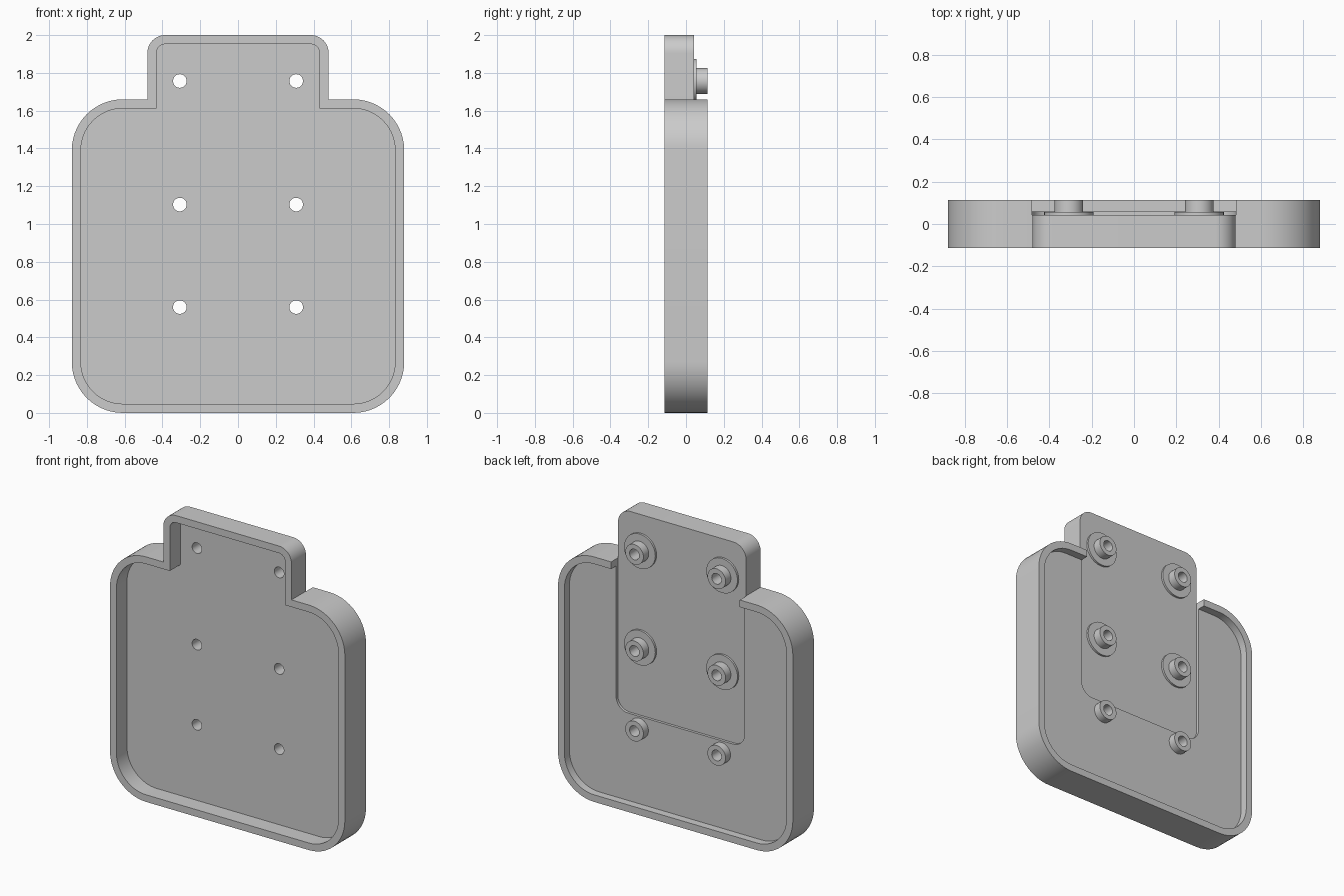
import bpy, bmesh, math
from mathutils import Vector

if "Cube" in bpy.data.objects:
    bpy.data.objects.remove(bpy.data.objects["Cube"], do_unlink=True)

grey = bpy.data.materials.new("matte grey")
grey.use_nodes = True
grey.diffuse_color = (0.6, 0.6, 0.6, 1)
grey.node_tree.nodes["Principled BSDF"].inputs["Base Color"].default_value = (0.6, 0.6, 0.6, 1)

HALF = 0.113       # half depth of the shell
FLOOR = 0.06       # back of the main floor
RECESS = 0.042     # back of the neck plate


def fillet(corners, steps=14):
    """Round each (x, z, radius) corner of a closed outline."""
    pts = []
    for i, (x, z, r) in enumerate(corners):
        c = Vector((x, z))
        if r == 0:
            pts.append(c)
            continue
        a = (Vector(corners[i - 1][:2]) - c).normalized()
        b = (Vector(corners[(i + 1) % len(corners)][:2]) - c).normalized()
        centre = c + (a + b) * r     # corners are all right angles
        for k in range(steps + 1):
            t = math.pi / 2 * k / steps
            pts.append(centre - b * r * math.cos(t) - a * r * math.sin(t))
    return pts


def prism(name, pts, y0, y1):
    """Extrude an x-z outline from y0 to y1."""
    bm = bmesh.new()
    face = bm.faces.new([bm.verts.new((p[0], y0, p[1])) for p in pts])
    top = bmesh.ops.extrude_face_region(bm, geom=[face])["geom"]
    bmesh.ops.translate(bm, vec=(0, y1 - y0, 0),
                        verts=[v for v in top if isinstance(v, bmesh.types.BMVert)])
    bmesh.ops.recalc_face_normals(bm, faces=bm.faces)
    mesh = bpy.data.meshes.new(name)
    bm.to_mesh(mesh)
    bm.free()
    mesh.materials.append(grey)
    ob = bpy.data.objects.new(name, mesh)
    bpy.context.collection.objects.link(ob)
    return ob


def disc(name, x, z, r, y0, y1, n=40):
    ring = [(x + r * math.cos(math.tau * k / n), z + r * math.sin(math.tau * k / n))
            for k in range(n)]
    return prism(name, ring, y0, y1)


def combine(ob, tool, operation):
    """Apply a boolean and remove the tool."""
    mod = ob.modifiers.new("cut", 'BOOLEAN')
    mod.operation, mod.solver, mod.object = operation, 'EXACT', tool
    bpy.context.view_layer.objects.active = ob
    bpy.ops.object.modifier_apply(modifier=mod.name)
    bpy.data.objects.remove(tool, do_unlink=True)


def necked_outline(d):
    """Outline of body and neck, inset by d."""
    w, n, s = 0.88 - d, 0.48 - d, 1.66 - d
    big, small = 0.27 - d, 0.095 - d
    right = [(w, d, big), (w, s, big), (n, s, 0), (n, 2 - d, small)]
    return fillet(right + [(-x, z, r) for x, z, r in reversed(right)])


def box_outline(w, z0, z1, r0, r1):
    return fillet([(w, z0, r0), (w, z1, r1), (-w, z1, r1), (-w, z0, r0)])


# Shell with a front pocket, a back pocket and the sunken neck plate
shell = prism("shell", necked_outline(0), -HALF, HALF)
combine(shell, prism("front_pocket", necked_outline(0.048), -0.3, 0), 'DIFFERENCE')
combine(shell, prism("back_pocket", box_outline(0.832, 0.048, 1.612, 0.222, 0.222),
                     FLOOR, 0.3), 'DIFFERENCE')
combine(shell, prism("plate_recess", box_outline(0.482, 0.64, 2.2, 0.09, 0),
                     RECESS, 0.3), 'DIFFERENCE')

# Screw bosses, the upper four standing on washers
parts = [shell]
for row, z in (("top", 1.757), ("middle", 1.103), ("bottom", 0.56)):
    for side, x in (("left", 0.308), ("right", -0.308)):
        combine(shell, disc("drill", x, z, 0.036, -0.3, 0.3), 'DIFFERENCE')
        seat = FLOOR if row == "bottom" else RECESS
        boss = disc(f"{row}_{side}_boss", x, z, 0.068, seat, HALF)
        if row != "bottom":
            combine(boss, disc("washer", x, z, 0.117, RECESS, 0.056), 'UNION')
        combine(boss, disc("drill", x, z, 0.036, -0.3, 0.3), 'DIFFERENCE')
        parts.append(boss)

# Smooth the rounded walls, keep edges sharp
bpy.ops.object.select_all(action='DESELECT')
for ob in parts:
    ob.select_set(True)
bpy.context.view_layer.objects.active = shell
bpy.ops.object.shade_smooth_by_angle(angle=math.radians(30))
